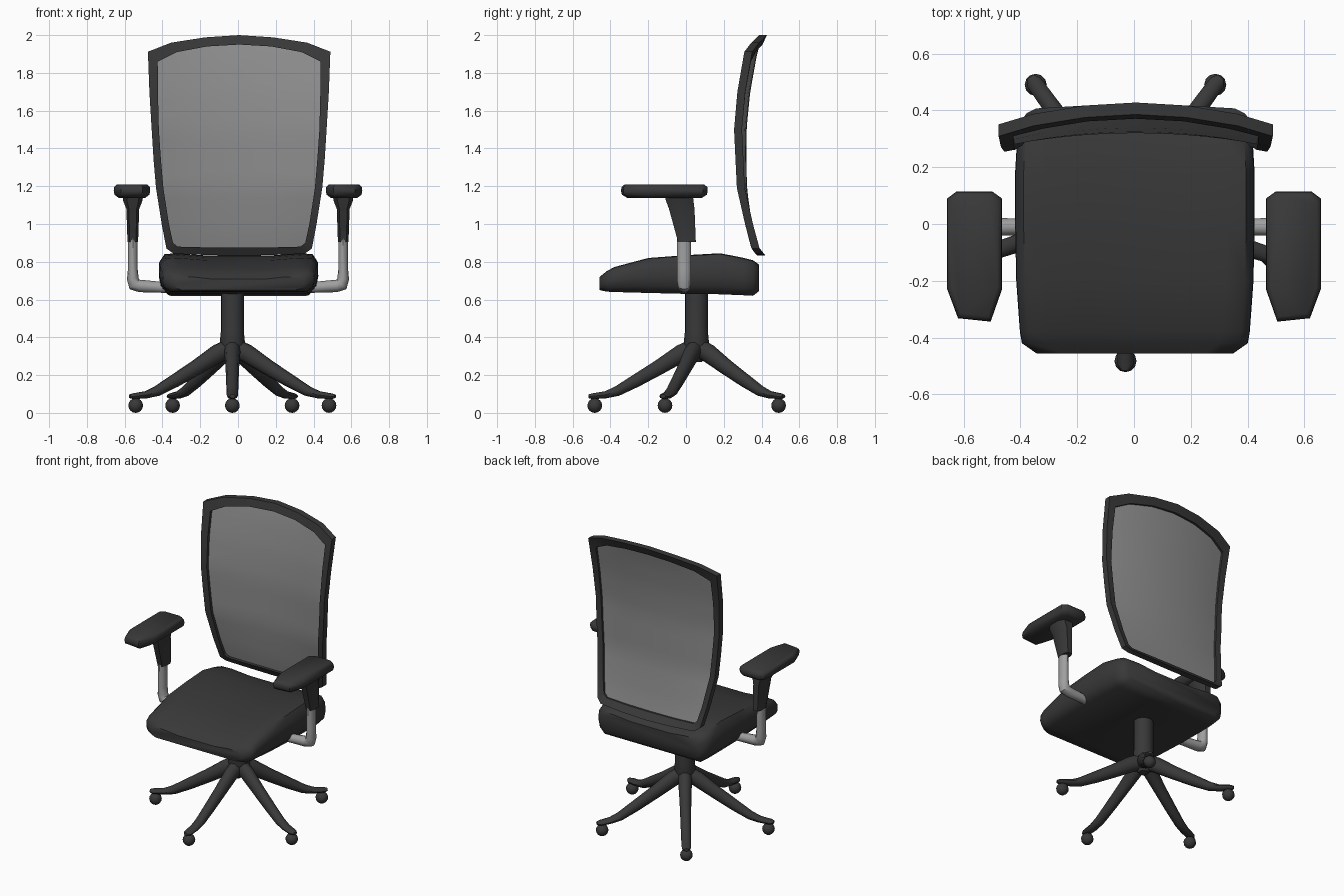
import bpy, bmesh
from math import sin, cos, pi, radians
from mathutils import Vector

if "Cube" in bpy.data.objects:
    bpy.data.objects.remove(bpy.data.objects["Cube"])


def material(name, v, a=1.0):
    m = bpy.data.materials.new(name)
    m.diffuse_color = (v, v, v, a)
    m.use_nodes = True
    m.node_tree.nodes["Principled BSDF"].inputs["Base Color"].default_value = m.diffuse_color
    return m


DARK = material("dark plastic", 0.04)
METAL = material("light metal", 0.35)
MESH = material("mesh fabric", 0.27, 0.8)


def finish(name, bm, mat, angle=40):
    bmesh.ops.recalc_face_normals(bm, faces=bm.faces)
    me = bpy.data.meshes.new(name)
    bm.to_mesh(me)
    bm.free()
    ob = bpy.data.objects.new(name, me)
    bpy.context.collection.objects.link(ob)
    me.materials.append(mat)
    bpy.ops.object.select_all(action='DESELECT')
    ob.select_set(True)
    bpy.context.view_layer.objects.active = ob
    bpy.ops.object.shade_smooth_by_angle(angle=radians(angle))
    return ob


def loft(name, rings, mat, cyclic=False, angle=40):
    """Skin a list of closed rings; cap the ends unless the path is cyclic."""
    bm = bmesh.new()
    vs = [[bm.verts.new(p) for p in r] for r in rings]
    n = len(vs[0])
    for k in range(len(vs) - (0 if cyclic else 1)):
        a, b = vs[k], vs[(k + 1) % len(vs)]
        for i in range(n):
            j = (i + 1) % n
            bm.faces.new((a[i], a[j], b[j], b[i]))
    if not cyclic:
        bm.faces.new(vs[0])
        bm.faces.new(vs[-1])
    return finish(name, bm, mat, angle)


def sweep(path, side, sizes, n=10):
    """Elliptical rings along a planar path; side is the plane's normal."""
    rings = []
    for i, p in enumerate(path):
        t = (path[min(i + 1, len(path) - 1)] - path[max(i - 1, 0)]).normalized()
        up = side.cross(t)
        a, b = sizes[i]
        rings.append([p + side * a * cos(2 * pi * k / n) + up * b * sin(2 * pi * k / n)
                      for k in range(n)])
    return rings


def interp(table, z):
    if z <= table[0][0]:
        return table[0][1]
    for (z0, v0), (z1, v1) in zip(table, table[1:]):
        if z <= z1:
            return v0 + (v1 - v0) * (z - z0) / (z1 - z0)
    return table[-1][1]


# Seat cushion: cross-sections from front to back
rings = []
for y, w, zb, zt in [(-.457, .345, .65, .72), (-.42, .398, .642, .75), (-.38, .405, .64, .772),
                     (-.2, .418, .635, .82), (0, .422, .63, .835), (.18, .422, .628, .845),
                     (.3, .415, .623, .822), (.355, .405, .62, .808), (.387, .37, .645, .785)]:
    h = zt - zb
    half = [(w - .045, zb), (w - .01, zb + .2 * h), (w, zb + .45 * h), (w - .002, zt - .22 * h),
            (w - .03, zt - .02 * h), (w - .1, zt), (w * .4, zt - .012)]
    ring = half + [(-x, z) for x, z in reversed(half)]
    rings.append([(x + .003, y, z) for x, z in ring])
loft("seat", rings, DARK, angle=50)

# Backrest: curved surface shared by frame and mesh
EDGE = [(.832, .385), (.88, .352), (1.0, .322), (1.19, .279), (1.5, .267), (1.7, .287),
        (1.91, .325), (2.0, .352)]
SAG = [(.83, .01), (1.19, .04), (1.5, .05), (2.0, .05)]
CX = .006


def back_y(x, z):
    return interp(EDGE, z) + interp(SAG, z) * (1 - (x / .48) ** 2)


# Backrest frame: outer and inner outline, right half from top to bottom
outline = [(0, 2.0, 0, 1.95), (.18, 1.988, .17, 1.94), (.36, 1.96, .33, 1.91),
           (.483, 1.912, .431, 1.86), (.475, 1.7, .43, 1.7), (.463, 1.5, .425, 1.5),
           (.453, 1.34, .414, 1.34), (.44, 1.19, .401, 1.19), (.41, 1.0, .372, 1.0),
           (.385, .87, .35, .9), (.35, .845, .325, .88), (.18, .836, .17, .876),
           (0, .832, 0, .875)]
loop = outline + [(-a, b, -c, d) for a, b, c, d in reversed(outline[1:-1])]
rings = []
for xo, zo, xi, zi in loop:
    yo, yi = back_y(xo, zo), back_y(xi, zi)
    rings.append([(xo + CX, yo - .016, zo), (xo + CX, yo + .026, zo),
                  (xi + CX, yi + .018, zi), (xi + CX, yi - .016, zi)])
loft("back_frame", rings, DARK, cyclic=True, angle=35)

# Backrest mesh panel, tucked slightly into the frame
WIDTH = [(z, x + .008) for _, _, x, z in reversed(outline[3:10])]
TOP = [(x, z + .006) for _, _, x, z in outline[:4]]
bm = bmesh.new()
nu, nv = 14, 16
grid = []
for j in range(nv + 1):
    row = []
    for i in range(nu + 1):
        u, v = 2 * i / nu - 1, j / nv
        z = .872 + (interp(TOP, abs(u) * .431) - .872) * v
        x = u * interp(WIDTH, z)
        row.append(bm.verts.new((x + CX, back_y(x, z) + .003, z)))
    grid.append(row)
for j in range(nv):
    for i in range(nu):
        bm.faces.new((grid[j][i], grid[j][i + 1], grid[j + 1][i + 1], grid[j + 1][i]))
finish("back_mesh", bm, MESH)

# Centre column and hub
BASE = Vector((-.03, .055, 0))
loft("column", [[(BASE.x + r * cos(2 * pi * k / 16), BASE.y + r * sin(2 * pi * k / 16), z)
                 for k in range(16)]
                for z, r in [(.27, .03), (.3, .05), (.36, .068), (.43, .061), (.66, .061)]], DARK)

# Five star legs with ball casters
for i in range(5):
    a = -pi / 2 + i * 2 * pi / 5
    d, side = Vector((cos(a), sin(a), 0)), Vector((-sin(a), cos(a), 0))
    stations = [(.0, .35, .045, .05), (.08, .315, .042, .05), (.2, .24, .036, .042),
                (.32, .17, .033, .036), (.42, .115, .031, .028), (.48, .096, .03, .02),
                (.55, .088, .028, .016), (.572, .088, .014, .01)]
    loft(f"leg_{i + 1}", sweep([BASE + d * r + Vector((0, 0, z)) for r, z, _, _ in stations],
                               side, [s[2:] for s in stations]), DARK)
    bm = bmesh.new()
    bmesh.ops.create_uvsphere(bm, u_segments=12, v_segments=8, radius=.039)
    bmesh.ops.translate(bm, verts=bm.verts, vec=BASE + d * .538 + Vector((0, 0, .039)))
    finish(f"caster_{i + 1}", bm, DARK)

# Armrests, one per side
for s, tag in [(1, "right"), (-1, "left")]:
    # L-shaped metal support
    path = [(.34, .66), (.44, .667), (.52, .672), (.548, .68), (.557, .71), (.557, .76), (.557, .93)]
    sizes = [(.028, .026), (.03, .03), (.034, .033), (.036, .036), (.037, .031), (.037, .026), (.037, .026)]
    loft(f"arm_support_{tag}", sweep([Vector((s * x, -.01, z)) for x, z in path],
                                     Vector((0, 1, 0)), sizes, 12), METAL)
    # Height-adjustment sleeve
    rings = []
    for z, hx, y0, y1 in [(.905, .028, -.042, .052), (1.08, .034, -.09, .045),
                          (1.12, .05, -.105, .04), (1.165, .058, -.117, .035)]:
        cy, hy = (y0 + y1) / 2, (y1 - y0) / 2
        rings.append([(s * .557 + hx * x, cy + hy * y, z) for x, y in
                      [(1, .5), (.6, 1), (-.6, 1), (-1, .5), (-1, -.5), (-.6, -1), (.6, -1), (1, -.5)]])
    loft(f"arm_sleeve_{tag}", rings, DARK)
    # Pad
    shape = [(.465, .09), (.5, .115), (.625, .115), (.658, .09), (.658, -.23), (.62, -.332),
             (.505, -.344), (.465, -.23)]
    loft(f"arm_pad_{tag}", [[(s * (.561 + (x - .561) * k), -.11 + (y + .11) * (1 - (1 - k) * .5), z)
                             for x, y in shape]
                            for z, k in [(1.138, .72), (1.155, .96), (1.175, 1), (1.195, .98), (1.209, .84)]],
         DARK, angle=50)
